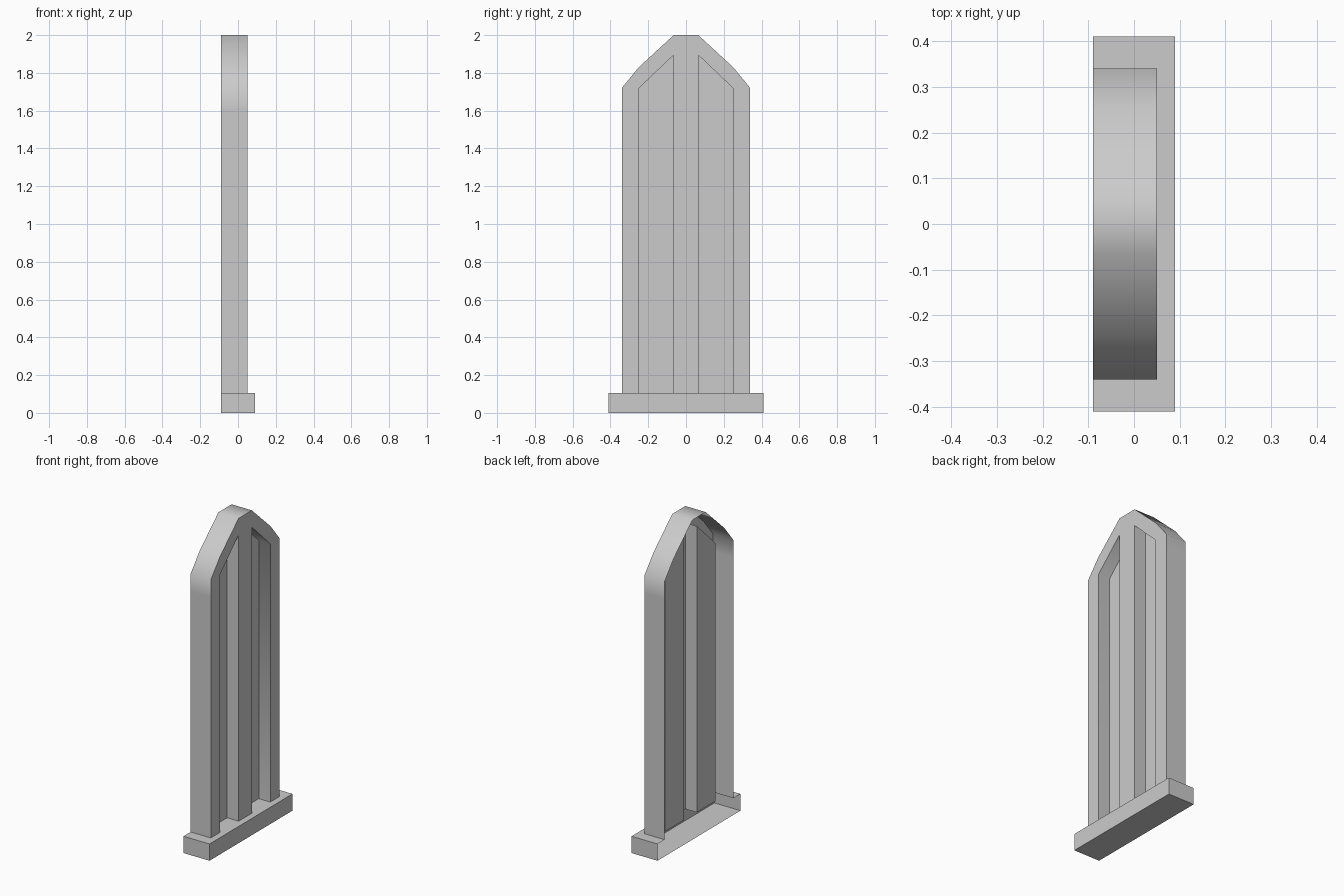
import bpy
import bmesh
import math

if "Cube" in bpy.data.objects:
    bpy.data.objects.remove(bpy.data.objects["Cube"])

FRONT, PANE, BACK = 0.05, -0.03, -0.09   # x planes of frame face, pane, open back
SILL_H, SILL_Y, SILL_X = 0.105, 0.41, 0.09
W, IN, MID = 0.34, 0.248, 0.065          # frame edge, opening outer and inner edge
SPRING, TIP = 1.72, 1.895                # opening heights


def make(name, faces, smooth=False):
    bm = bmesh.new()
    for f in faces:
        bm.faces.new([bm.verts.new(p) for p in f])
    bmesh.ops.remove_doubles(bm, verts=bm.verts, dist=1e-4)
    mesh = bpy.data.meshes.new(name)
    bm.to_mesh(mesh)
    bm.free()
    ob = bpy.data.objects.new(name, mesh)
    bpy.context.collection.objects.link(ob)
    if smooth:
        bpy.ops.object.select_all(action='DESELECT')
        ob.select_set(True)
        bpy.context.view_layer.objects.active = ob
        bpy.ops.object.shade_smooth_by_angle(angle=math.radians(50))
    return ob


def mirrored(half):
    """Append the y-mirrored points in reverse order."""
    return half + [(-y, z) for y, z in reversed(half)]


def walls(path, x0, x1):
    """Strips joining a y-z path at x0 to the same path at x1."""
    return [[(x0, *a), (x1, *a), (x1, *b), (x0, *b)] for a, b in zip(path, path[1:])]


# Arched outline, and the opening to its left and right of the mullion
outline = mirrored([(W, SILL_H), (W, 1.61), (W, SPRING), (0.25, 1.83), (0.065, 2.0)])
right = [(MID, SILL_H), (MID, TIP), (IN, SPRING), (IN, SILL_H)]
left = [(-y, z) for y, z in reversed(right)]

# Frame: flat front face, outer shell and recess walls, open at the back
frame = [[(FRONT, y, z) for y, z in outline + left + right]]
frame += walls(outline, FRONT, BACK)
frame += walls(left, FRONT, PANE) + walls(right, FRONT, PANE)
make("window_frame", frame, smooth=True)

# Recessed panes
for name, shape in (("left_pane", left), ("right_pane", right)):
    make(name, [[(PANE, y, z) for y, z in reversed(shape)]])

# Sill: open-backed box whose top is cut away under the hollow frame
half = [(SILL_X, SILL_Y), (BACK, SILL_Y), (BACK, W), (FRONT, W),
        (FRONT, IN), (PANE, IN), (PANE, MID), (FRONT, MID)]
top = half + [(x, -y) for x, y in reversed(half)]
s, x0, x1, h = SILL_Y, BACK, SILL_X, SILL_H
make("sill", [
    [(x, y, h) for x, y in top],
    [(x0, -s, 0), (x0, s, 0), (x1, s, 0), (x1, -s, 0)],
    [(x1, -s, 0), (x1, s, 0), (x1, s, h), (x1, -s, h)],
    [(x0, -s, 0), (x1, -s, 0), (x1, -s, h), (x0, -s, h)],
    [(x1, s, 0), (x0, s, 0), (x0, s, h), (x1, s, h)],
])
